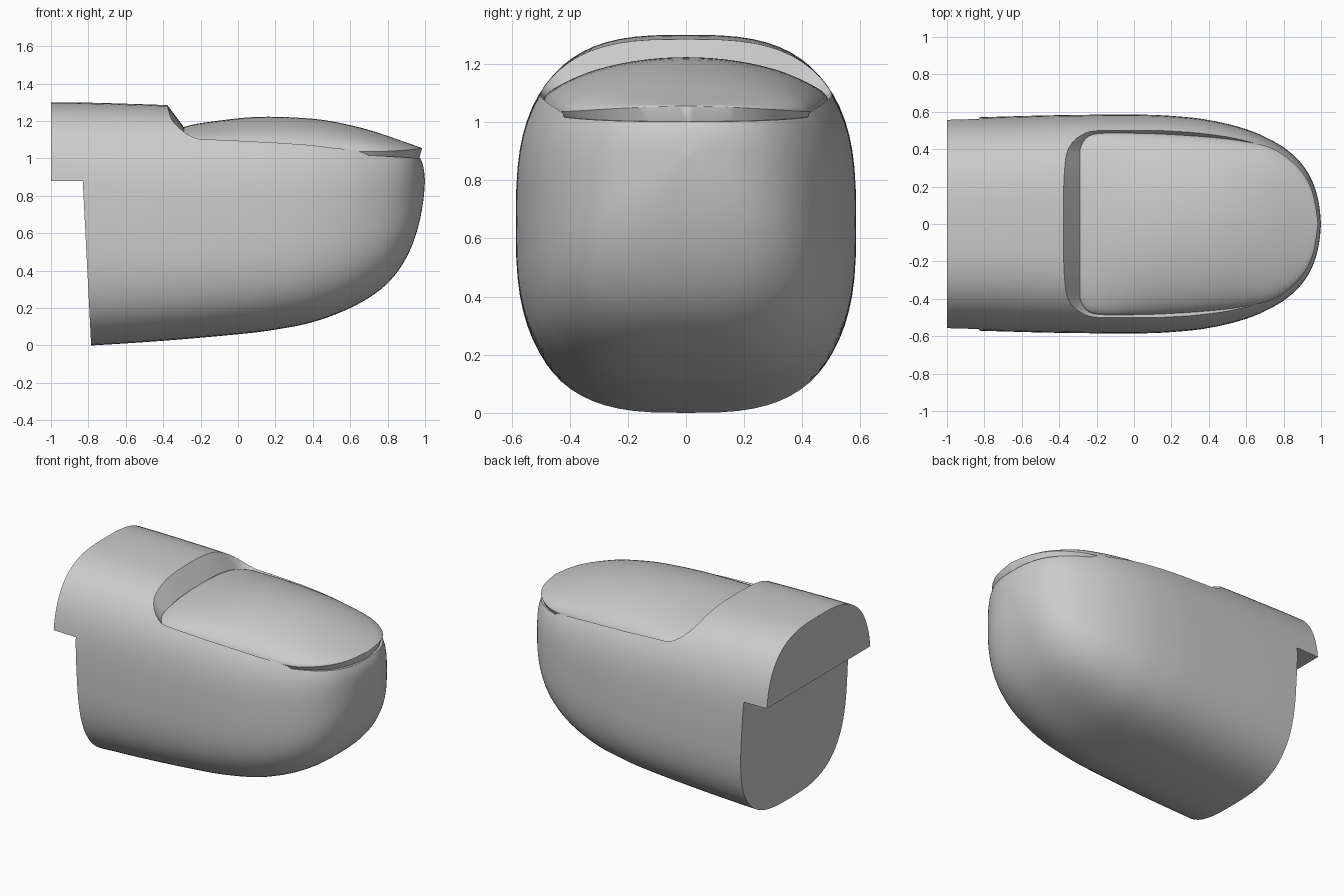
import bpy, bmesh, math

if "Cube" in bpy.data.objects:
    bpy.data.objects.remove(bpy.data.objects["Cube"])

grey = bpy.data.materials.new("plain grey")
grey.use_nodes = True
grey.diffuse_color = (0.6, 0.6, 0.6, 1)
grey.node_tree.nodes["Principled BSDF"].inputs["Base Color"].default_value = (0.6, 0.6, 0.6, 1)


def spline(rows, steps):
    """Catmull-Rom curve through rows of station values."""
    pts = [rows[0]] + rows + [rows[-1]]
    out = []
    for a, b, c, d in zip(pts, pts[1:], pts[2:], pts[3:]):
        for i in range(steps):
            t = i / steps
            out.append([q + 0.5 * t * (r - p + t * (2*p - 5*q + 4*r - s + t * (3*(q - r) + s - p)))
                        for p, q, r, s in zip(a, b, c, d)])
    return out + [rows[-1]]


def loft(name, rings):
    """Closed solid through a list of equal-length point rings."""
    bm = bmesh.new()
    loops = [[bm.verts.new(p) for p in ring] for ring in rings]
    n = len(loops[0])
    for a, b in zip(loops, loops[1:]):
        for i in range(n):
            j = (i + 1) % n
            bm.faces.new((a[i], a[j], b[j], b[i]))
    bm.faces.new(loops[0])
    bm.faces.new(loops[-1])
    bmesh.ops.remove_doubles(bm, verts=bm.verts, dist=1e-4)
    bmesh.ops.recalc_face_normals(bm, faces=bm.faces)
    mesh = bpy.data.meshes.new(name)
    bm.to_mesh(mesh)
    bm.free()
    obj = bpy.data.objects.new(name, mesh)
    bpy.context.collection.objects.link(obj)
    mesh.materials.append(grey)
    return obj


def activate(obj):
    bpy.ops.object.select_all(action="DESELECT")
    obj.select_set(True)
    bpy.context.view_layer.objects.active = obj


def cut(obj, cutter):
    activate(obj)
    mod = obj.modifiers.new("cut", "BOOLEAN")
    mod.operation, mod.solver, mod.object = "DIFFERENCE", "EXACT", cutter
    bpy.ops.object.modifier_apply(modifier=mod.name)
    bpy.data.objects.remove(cutter)


def power(v, e):
    return math.copysign(abs(v) ** e, v)


# Hull stations: x, half width, bottom, top, widest height
hull_rows = [
    [-1.0, 0.565, -0.01, 1.30, 0.66], [-0.785, 0.572, 0.0, 1.298, 0.65],
    [-0.4, 0.582, 0.025, 1.286, 0.65], [0.0, 0.585, 0.06, 1.27, 0.65],
    [0.2, 0.578, 0.085, 1.255, 0.66], [0.4, 0.556, 0.125, 1.235, 0.67],
    [0.6, 0.507, 0.20, 1.205, 0.69], [0.75, 0.44, 0.29, 1.165, 0.72],
    [0.85, 0.37, 0.39, 1.125, 0.76], [0.92, 0.29, 0.51, 1.08, 0.80],
    [0.965, 0.2, 0.64, 1.015, 0.84], [0.99, 0.1, 0.77, 0.96, 0.87],
    [1.0, 0.0, 0.88, 0.88, 0.88]]


def hull_ring(x, w, low, high, mid, n=72):
    ring = []
    for i in range(n):
        a = math.tau * i / n
        s = power(math.sin(a), 2 / 3)
        ring.append((x, w * power(math.cos(a), 2 / 3), mid + s * (high - mid if s > 0 else mid - low)))
    return ring


hull = loft("hull", [hull_ring(*r) for r in spline(hull_rows, 5)])

# Rear notch under the overhang
notch = [(-1.3, 0.88), (-0.83, 0.88), (-0.78, -0.1), (-1.3, -0.1)]
cut(hull, loft("notch_cutter", [[(x, y, z) for x, z in notch] for y in (-1, 1)]))


# Recess for the lid: a rounded outline with sloped walls, open at the nose
def floor(x):
    return 1.055 - 0.055 * x


half = []                                   # x, y, outward normal
half += [(-0.29, 0.38 * i / 6, -1, 0) for i in range(1, 6)]
for i in range(9):
    a = math.pi / 2 * i / 8
    nx, ny = -math.cos(a), math.sin(a)
    half.append((-0.19 + 0.1 * nx, 0.38 + 0.1 * ny, nx, ny))
half += [(0.1, 0.48, 0, 1), (0.3, 0.47, 0, 1), (0.5, 0.452, 0, 1), (0.72, 0.415, 0, 1), (1.2, 0.5, 0, 1)]
outline = [(x, -y, nx, -ny) for x, y, nx, ny in reversed(half)] + [(-0.29, 0, -1, 0)] + half


def recess_ring(offset, rise, follow):
    ring = []
    for x, y, nx, ny in outline:
        crown = 0.085 * (1 - abs(y / 0.48) ** 3) * max(0, min(1, -x / 0.29))
        ring.append((x + nx * offset, y + ny * offset, floor(x) + rise + follow * crown))
    return ring


cut(hull, loft("recess_cutter", [recess_ring(0, 0, 0), recess_ring(0, 0.012, 1), recess_ring(0.225, 0.312, 1)]))

# Domed lid stations: x, half width, crown height, edge height
lid_rows = [
    [-0.297, 0.38, 1.165, 1.11], [-0.275, 0.44, 1.172, 1.095], [-0.19, 0.484, 1.19, 1.083],
    [0.1, 0.484, 1.222, 1.06], [0.4, 0.465, 1.212, 1.046], [0.6, 0.44, 1.178, 1.038],
    [0.75, 0.4, 1.137, 1.037], [0.88, 0.3, 1.092, 1.043], [0.955, 0.17, 1.066, 1.05],
    [0.985, 0.0, 1.055, 1.055]]


def lid_ring(x, w, crown, edge, n=32):
    ring = []
    for i in range(n + 1):
        a = math.pi * i / n
        ring.append((x, w * math.cos(a), edge + (crown - edge) * math.sin(a) ** 1.15))
    under = 0.2 + (x - 0.2) * 0.975
    return ring + [(under, s * w * 0.97, floor(x) - 0.01) for s in (-1, 1)]


lid = loft("domed_lid", [lid_ring(*r) for r in spline(lid_rows, 5)])

for obj in (hull, lid):
    activate(obj)
    bpy.ops.object.shade_smooth_by_angle(angle=math.radians(28))
